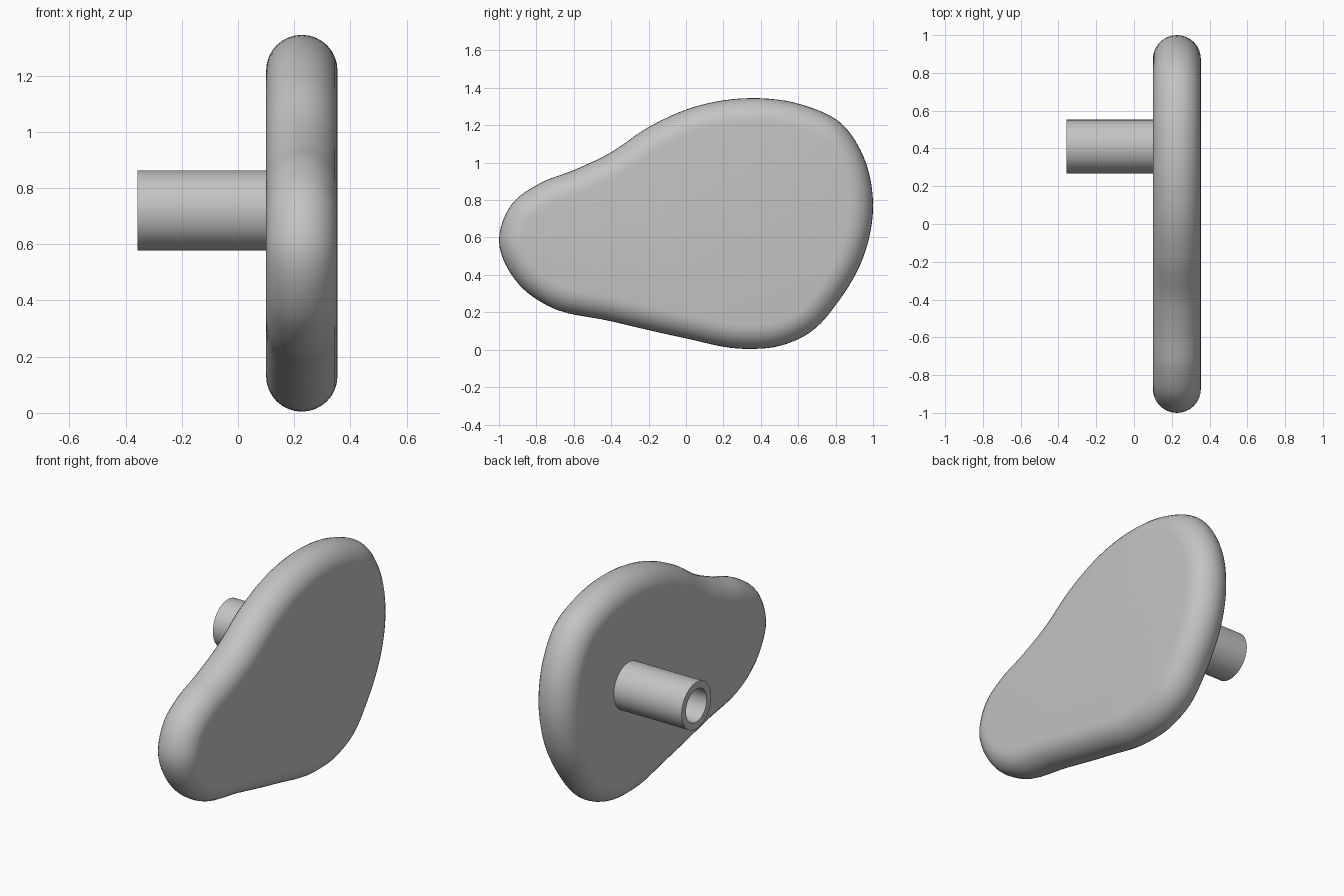
import bpy, bmesh, math
from mathutils import Vector

cube = bpy.data.objects.get("Cube")
if cube:
    bpy.data.objects.remove(cube, do_unlink=True)

grey = bpy.data.materials.new("light grey")
grey.use_nodes = True
grey.diffuse_color = (0.55, 0.55, 0.55, 1)
grey.node_tree.nodes["Principled BSDF"].inputs["Base Color"].default_value = grey.diffuse_color


def finish(bm, name):
    """Turn a bmesh into a smooth shaded object."""
    bmesh.ops.recalc_face_normals(bm, faces=bm.faces)
    mesh = bpy.data.meshes.new(name)
    bm.to_mesh(mesh)
    bm.free()
    obj = bpy.data.objects.new(name, mesh)
    bpy.context.collection.objects.link(obj)
    mesh.materials.append(grey)
    bpy.ops.object.select_all(action='DESELECT')
    obj.select_set(True)
    bpy.context.view_layer.objects.active = obj
    bpy.ops.object.shade_smooth_by_angle(angle=math.radians(35))
    return obj


def bridge(bm, a, b):
    n = len(a)
    for i in range(n):
        j = (i + 1) % n
        bm.faces.new((a[i], a[j], b[j], b[i]))


def smooth_loop(points, steps):
    """Closed Catmull-Rom curve with chord-scaled tangents."""
    pts = [Vector(p) for p in points]
    n = len(pts)
    tangents = []
    for i in range(n):
        before, after = pts[i] - pts[i - 1], pts[(i + 1) % n] - pts[i]
        lb, la = before.length, after.length
        tangents.append((before / lb * la + after / la * lb) / (la + lb))
    out = []
    for i in range(n):
        j = (i + 1) % n
        span = (pts[j] - pts[i]).length
        for s in range(steps):
            t = s / steps
            h = t * t * (3 - 2 * t)
            out.append(pts[i] * (1 - h) + pts[j] * h
                       + tangents[i] * span * t * (1 - t) ** 2
                       - tangents[j] * span * t * t * (1 - t))
    return out


# Pear-shaped paddle with a fully rounded rim
outline = smooth_loop([
    (-1.0, 0.585), (-0.93, 0.78), (-0.78, 0.89), (-0.6, 0.96), (-0.41, 1.05),
    (-0.2, 1.19), (0.05, 1.3), (0.35, 1.345), (0.62, 1.31), (0.83, 1.21),
    (0.95, 1.03), (1.0, 0.77), (0.95, 0.5), (0.82, 0.265), (0.66, 0.09),
    (0.5, 0.02), (0.3, 0.005), (-0.02, 0.065), (-0.4, 0.152), (-0.74, 0.235),
    (-0.89, 0.345)], 6)
count = len(outline)
inward = []
for i in range(count):
    d = (outline[(i + 1) % count] - outline[i - 1]).normalized()
    inward.append(Vector((d.y, -d.x)))

centre_x, rim = 0.227, 0.127
bm = bmesh.new()
rings = []
segments = 16
for k in range(segments + 1):
    a = math.pi * (k / segments - 0.5)
    inset = rim * (1 - math.cos(a))
    rings.append([bm.verts.new((centre_x + rim * math.sin(a), *(p + n * inset)))
                  for p, n in zip(outline, inward)])
for a, b in zip(rings, rings[1:]):
    bridge(bm, a, b)
bm.faces.new(rings[0])
bm.faces.new(rings[-1])
finish(bm, "paddle_body")

# Hollow tube standing out from the flat face
bm = bmesh.new()
sides = 64
rings = []
for x, r in [(0.105, 0.142), (-0.357, 0.142), (-0.357, 0.1), (0.105, 0.1)]:
    rings.append([bm.verts.new((x, 0.41 + r * math.cos(math.tau * i / sides),
                                0.72 + r * math.sin(math.tau * i / sides)))
                  for i in range(sides)])
for i in range(len(rings)):
    bridge(bm, rings[i], rings[(i + 1) % len(rings)])
finish(bm, "mounting_tube")
